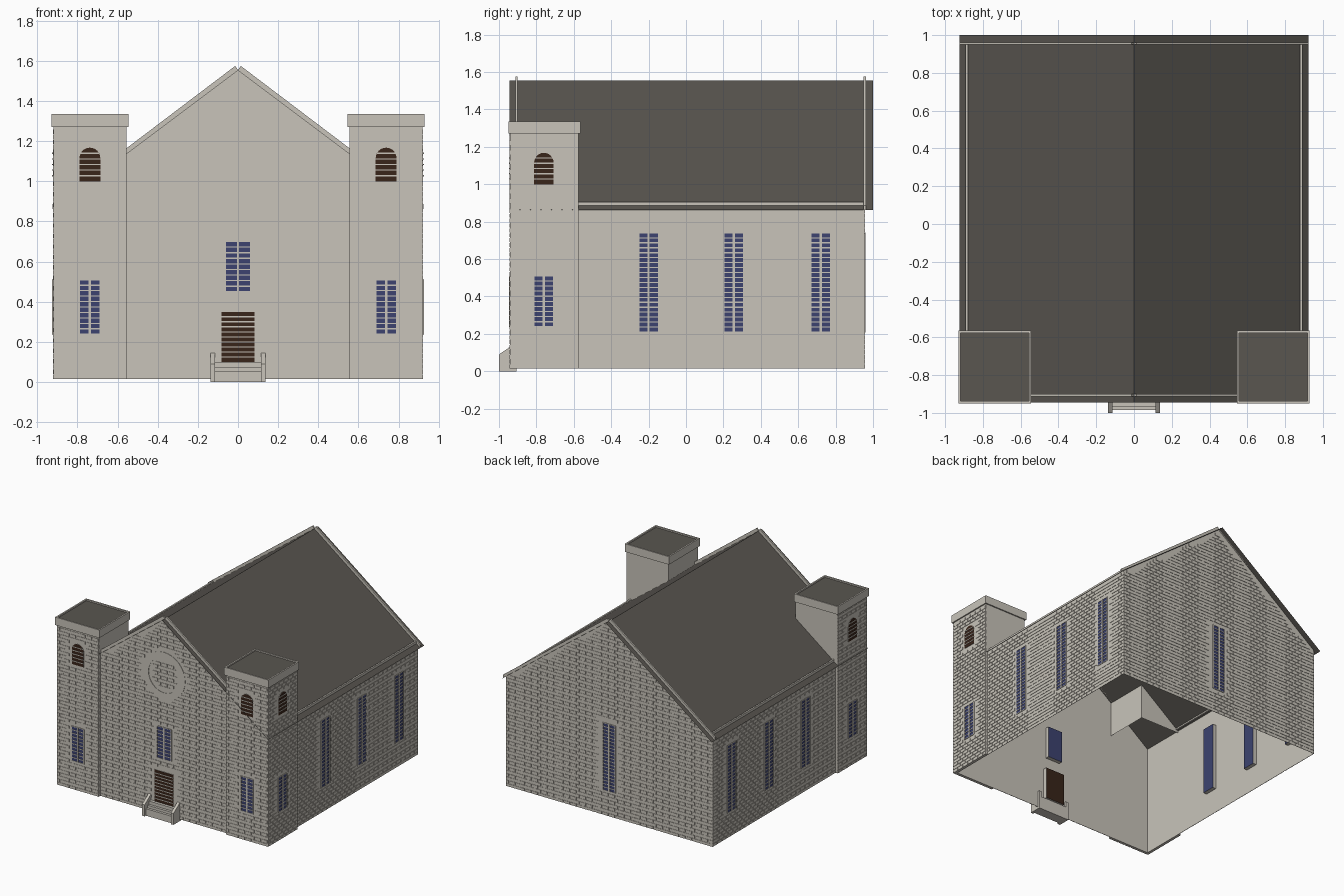
import bpy, bmesh, math
from mathutils import Matrix, Vector

cube = bpy.data.objects.get("Cube")
if cube:
    bpy.data.objects.remove(cube, do_unlink=True)


def material(name, rgb):
    m = bpy.data.materials.new(name)
    m.use_nodes = True
    color = (*rgb, 1)
    m.diffuse_color = color
    bsdf = m.node_tree.nodes["Principled BSDF"]
    bsdf.inputs["Base Color"].default_value = color
    bsdf.inputs["Roughness"].default_value = 0.9
    return m


STONE, ROOF, GLASS, WOOD = range(4)
MATS = [material("pale_stone", (0.58, 0.55, 0.49)),
        material("dark_roof", (0.10, 0.092, 0.08)),
        material("blue_glass", (0.045, 0.055, 0.16)),
        material("brown_wood", (0.04, 0.018, 0.01))]

# Main dimensions
BASE, EAVE, RIDGE, SLOPE = 0.015, 0.865, 1.555, 0.75
SIDE_X, FRONT_Y, BACK_Y = 0.90, -0.92, 0.955
T_IN, T_OUT, T_FRONT, T_BACK = 0.555, 0.92, -0.94, -0.575
T_MID_X, T_MID_Y = 0.738, -0.76


def roof_z(x):
    return RIDGE - SLOPE * abs(x)


def frame(origin, normal):
    """Wall frame: local x along the wall, y up, z outward."""
    n, up = Vector(normal), Vector((0, 0, 1))
    m = Matrix((up.cross(n), up, n)).transposed().to_4x4()
    m.translation = origin
    return m


class Part:
    def __init__(self):
        self.bm = bmesh.new()

    def face(self, pts, mat=STONE):
        f = self.bm.faces.new([self.bm.verts.new(p) for p in pts])
        f.material_index = mat

    def prism(self, pts, d0, d1, mat=STONE, side=None, back=True):
        """Extrude a counter-clockwise outline from depth d0 to d1."""
        lo = [self.bm.verts.new((u, v, d0)) for u, v in pts]
        hi = [self.bm.verts.new((u, v, d1)) for u, v in pts]
        self.bm.faces.new(hi).material_index = mat
        if back:
            self.bm.faces.new(lo[::-1]).material_index = mat
        for i in range(len(pts)):
            j = (i + 1) % len(pts)
            f = self.bm.faces.new((lo[i], lo[j], hi[j], hi[i]))
            f.material_index = mat if side is None else side

    def box(self, u0, u1, v0, v1, d0, d1, mat=STONE, **kw):
        self.prism([(u0, v0), (u1, v0), (u1, v1), (u0, v1)], d0, d1, mat, **kw)

    def finish(self, name, matrix=None):
        if matrix:
            self.bm.transform(matrix)
        me = bpy.data.meshes.new(name)
        for m in MATS:
            me.materials.append(m)
        self.bm.to_mesh(me)
        self.bm.free()
        ob = bpy.data.objects.new(name, me)
        bpy.context.collection.objects.link(ob)
        return ob


def bricks(name, fr, u0, u1, v0, v1, holes=(), top=None, ring=None):
    """Staggered shallow bricks, left out over openings."""
    p, w, h, gap = Part(), 0.056, 0.026, 0.005
    for row in range(int((v1 - v0) / h)):
        b = v0 + row * h
        t = b + h - gap
        u = u0 - (row % 2) * w / 2
        while u < u1:
            a, c = max(u, u0), min(u + w - gap, u1)
            u += w
            if c - a < gap:
                continue
            if top and t > top(max(abs(a), abs(c))):
                continue
            if any(a < x1 and c > x0 and b < z1 and t > z0 for x0, x1, z0, z1 in holes):
                continue
            if ring and ring[1] < math.hypot((a + c) / 2, (b + t) / 2 - ring[0]) < ring[2]:
                continue
            p.box(a, c, b, t, 0, 0.003, back=False)
    p.finish(name, fr)


def window(name, fr, u, width, v0, v1, inside=0.03):
    """Deep glazed box with a frame, a mullion and glazing bars."""
    p, r = Part(), width / 2
    p.box(u - r, u + r, v0, v1, -inside, 0.002, GLASS, side=STONE)
    for c, t in ((u - r, 0.004), (u, 0.006), (u + r, 0.004)):
        p.box(c - t, c + t, v0, v1, 0.001, 0.006)
    n = round((v1 - v0) / 0.027)
    for i in range(n + 1):
        z = v0 + (v1 - v0) * i / n
        p.box(u - r, u + r, z - 0.003, z + 0.003, 0.001, 0.005)
    p.finish(name, fr)


def slatted(name, fr, u, width, v0, v1, arched, inside=0.005):
    """Brown panel with pale slats, round-headed when arched."""
    p, r = Part(), width / 2
    spring = v1 - r if arched else v1
    pts = [(u - r, v0), (u + r, v0)]
    if arched:
        pts += [(u + r * math.cos(i * math.pi / 12), spring + r * math.sin(i * math.pi / 12))
                for i in range(13)]
    else:
        pts += [(u + r, v1), (u - r, v1)]
    p.prism(pts, -inside, 0.003, WOOD, side=STONE)
    n = round((v1 - v0) / 0.026)
    for i in range(1, n):
        z = v0 + (v1 - v0) * i / n
        half = math.sqrt(max(r * r - max(z - spring, 0) ** 2, 0))
        p.box(u - half, u + half, z - 0.003, z + 0.003, 0.002, 0.006)
    p.finish(name, fr)


front = frame((0, FRONT_Y, 0), (0, -1, 0))
back = frame((0, BACK_Y, 0), (0, 1, 0))
tower_front = frame((0, T_FRONT, 0), (0, -1, 0))

# Gable end walls
for name, fr in (("front_wall", front), ("back_wall", back)):
    p, e = Part(), roof_z(SIDE_X)
    p.face([(-SIDE_X, BASE, 0), (SIDE_X, BASE, 0), (SIDE_X, e, 0), (0, RIDGE, 0), (-SIDE_X, e, 0)])
    p.finish(name, fr)
bricks("front_bricks", front, -T_IN, T_IN, BASE, RIDGE,
       [(-0.09, 0.09, 0, 0.36), (-0.07, 0.07, 0.44, 0.71)], lambda x: roof_z(x) - 0.005,
       (1.11, 0.11, 0.205))
bricks("back_bricks", back, -SIDE_X, SIDE_X, BASE, RIDGE,
       [(-0.065, 0.065, 0.2, 0.75)], lambda x: roof_z(x) - 0.005)
window("front_window", front, 0, 0.126, 0.45, 0.70)
window("back_window", back, 0, 0.11, 0.21, 0.74)
slatted("front_door", front, 0, 0.166, 0.10, 0.35, False, 0.03)

# Round gable ornament
p, n = Part(), 32
arc = [(math.cos(i * math.tau / n), math.sin(i * math.tau / n)) for i in range(n)]
for (c0, s0), (c1, s1) in zip(arc, arc[1:] + arc[:1]):
    p.prism([(r * c, 1.11 + r * s) for r, c, s in
             ((0.135, c0, s0), (0.185, c0, s0), (0.185, c1, s1), (0.135, c1, s1))], 0, 0.003)
p.finish("gable_ring", front)

# Side walls, tower fronts and windows, mirrored
for s, side in ((1, "left"), (-1, "right")):
    wall = frame((s * SIDE_X, 0, 0), (s, 0, 0))
    tower_side = frame((s * T_OUT, 0, 0), (s, 0, 0))
    p = Part()
    a, b = sorted((s * FRONT_Y, s * BACK_Y))
    e = roof_z(SIDE_X)
    p.face([(a, BASE, 0), (b, BASE, 0), (b, e, 0), (a, e, 0)])
    p.finish(side + "_wall", wall)
    ys = (-0.20, 0.255, 0.72)
    a, b = sorted((s * T_BACK, s * BACK_Y))
    bricks(side + "_bricks", wall, a, b, BASE, e,
           [(s * y - 0.055, s * y + 0.055, 0.2, 0.75) for y in ys])
    for y in ys:
        window(side + "_window", wall, s * y, 0.106, 0.21, 0.74)

    # Tower: lower facing slabs and an open-bottomed upper shaft
    p = Part()
    x0, x1 = sorted((s * T_IN, s * T_OUT))
    p.box(x0, x1, BASE, EAVE, FRONT_Y - T_FRONT - 0.04, 0)
    p.finish(side + "_tower_front_slab", tower_front)
    p = Part()
    a, b = sorted((s * T_FRONT, s * T_BACK))
    p.box(a, b, BASE, EAVE, SIDE_X - T_OUT, 0)
    p.finish(side + "_tower_side_slab", tower_side)
    p = Part()
    p.prism([(x0, T_FRONT), (x1, T_FRONT), (x1, T_BACK), (x0, T_BACK)], EAVE, 1.30, back=False)
    p.finish(side + "_tower_shaft")
    for nm, fr, m, lo, hi in (("front", tower_front, s * T_MID_X, x0, x1),
                              ("side", tower_side, s * T_MID_Y, a, b)):
        bricks(f"{side}_tower_{nm}_bricks", fr, lo, hi, BASE, 1.275,
               [(m - 0.06, m + 0.06, 0.23, 0.52), (m - 0.06, m + 0.06, 0.99, 1.175)])
        window(f"{side}_tower_{nm}_window", fr, m, 0.106, 0.238, 0.51, 0.005)
        slatted(f"{side}_tower_{nm}_louver", fr, m, 0.104, 1.0, 1.168, True)

    # Tower cornice with a rim round a flat dark roof
    p, g, r = Part(), 0.01, 0.012
    cx0, cx1, cy0, cy1 = x0 - g, x1 + g, T_FRONT - g, T_BACK + g
    p.box(cx0, cx1, cy0, cy1, 1.272, 1.322)
    for q in ((cx0, cx0 + r, cy0, cy1), (cx1 - r, cx1, cy0, cy1),
              (cx0 + r, cx1 - r, cy0, cy0 + r), (cx0 + r, cx1 - r, cy1 - r, cy1)):
        p.box(*q, 1.322, 1.335)
    p.box(cx0 + r, cx1 - r, cy0 + r, cy1 - r, 1.322, 1.325, ROOF)
    p.finish(side + "_tower_cornice")

    # Roof slope and the raised strips along its rakes and eave
    p = Part()
    x = s * 0.925
    ring = [(0, -0.945, RIDGE), (x, -0.945, roof_z(x)), (x, 1, roof_z(x)), (0, 1, RIDGE)]
    p.face(ring[::s], ROOF)
    p.finish(side + "_roof")
    p = Part()
    rake = [(0, RIDGE), (x, roof_z(x)), (x, roof_z(x) + 0.024), (s * 0.014, RIDGE + 0.02)][::s]
    for y in (-0.90, 0.962):
        p.prism(rake, -y, 0.012 - y)
    p.finish(side + "_rake_strips", frame((0, 0, 0), (0, -1, 0)))
    p = Part()
    a, b = sorted((s * 0.879, s * 0.891))
    p.box(a, b, T_BACK, BACK_Y, roof_z(0.891) - 0.002, roof_z(0.879) + 0.01)
    p.finish(side + "_eave_strip")

# Entrance steps with sloping cheek walls
p = Part()
for y, z in ((-0.985, 0.055), (-0.965, 0.075), (-0.945, 0.10)):
    p.box(-0.116, 0.116, y, -0.905, 0 if z < 0.06 else z - 0.03, z)
p.finish("entrance_steps")
p = Part()
cheek = [(-1, 0), (-0.905, 0), (-0.905, 0.145), (-0.92, 0.145), (-1, 0.09)]
for d in (-0.137, 0.115):
    p.prism(cheek, d, d + 0.022)
p.finish("step_cheeks", frame((0, 0, 0), (1, 0, 0)))
